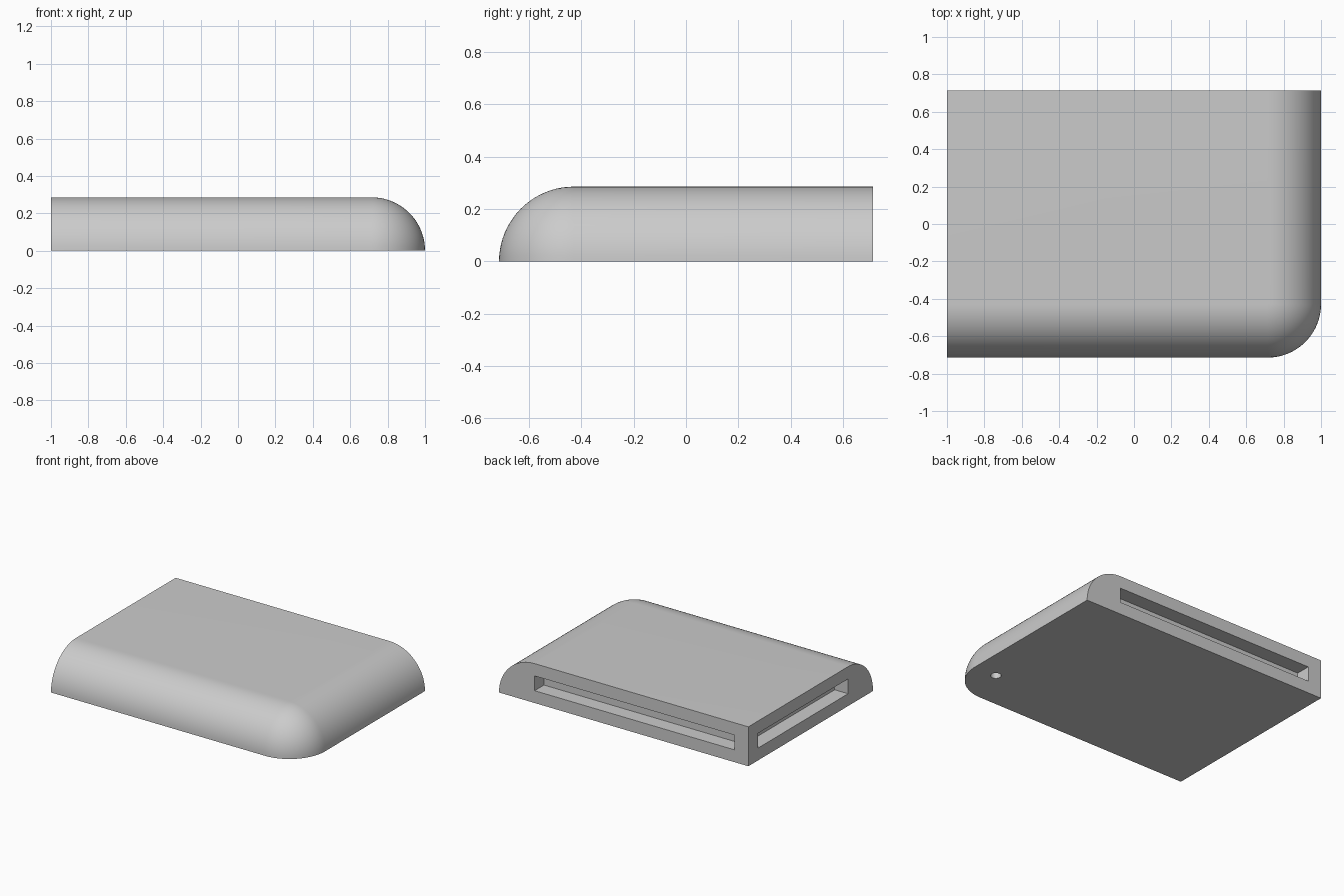
import bpy
import bmesh
import math
from mathutils import Vector

cube = bpy.data.objects.get("Cube")
if cube:
    bpy.data.objects.remove(cube, do_unlink=True)

U = 1 / 7                      # base module
HX, HY, R = 7 * U, 5 * U, 2 * U  # half length, half depth, height and edge radius
SEG = 20

grey = bpy.data.materials.new("plain grey")
grey.use_nodes = True
grey.diffuse_color = (0.6, 0.6, 0.6, 1)
grey.node_tree.nodes["Principled BSDF"].inputs["Base Color"].default_value = (0.6, 0.6, 0.6, 1)


def make_object(name, bm):
    bmesh.ops.recalc_face_normals(bm, faces=bm.faces)
    mesh = bpy.data.meshes.new(name)
    bm.to_mesh(mesh)
    bm.free()
    mesh.materials.append(grey)
    obj = bpy.data.objects.new(name, mesh)
    bpy.context.collection.objects.link(obj)
    return obj


def box(name, low, high):
    bm = bmesh.new()
    bmesh.ops.create_cube(bm, size=1)
    low, high = Vector(low), Vector(high)
    bmesh.ops.scale(bm, vec=high - low, verts=bm.verts)
    bmesh.ops.translate(bm, vec=(low + high) / 2, verts=bm.verts)
    return make_object(name, bm)


# Corner block: two rounded sides meeting in a spherical corner
bm = bmesh.new()
cx, cy = HX - R, R - HY
rings = []
for i in range(SEG + 1):
    t = math.pi / 2 * i / SEG
    r, z = R * math.cos(t), R * math.sin(t)
    outline = [(-HX, cy - r)]
    for j in range(SEG + 1):
        a = math.pi / 2 * (j / SEG - 1)
        outline.append((cx + r * math.cos(a), cy + r * math.sin(a)))
    outline.append((cx + r, HY))
    rings.append([bm.verts.new((x, y, z)) for x, y in outline])
for low, high in zip(rings, rings[1:]):
    for k in range(len(low) - 1):
        bm.faces.new((low[k], low[k + 1], high[k + 1], high[k]))
base = bm.verts.new((-HX, HY, 0))
peak = bm.verts.new((-HX, HY, R))
top = rings[-1]
bm.faces.new(rings[0] + [base])
bm.faces.new([top[0], top[1], top[-1], peak])
bm.faces.new([ring[0] for ring in rings] + [peak, base])
bm.faces.new([ring[-1] for ring in rings] + [peak, base])
bmesh.ops.remove_doubles(bm, verts=bm.verts, dist=1e-5)
body = make_object("corner_block", bm)

# Cutters: slots in the two flat sides and a round hole underneath
D = 0.75 * U                   # slot depth and height
z0, z1 = U - D / 2, U + D / 2
cutters = [
    box("back_slot_cutter", (-HX + D + 0.002, HY - D, z0), (cx, HY + 0.1, z1)),
    box("side_slot_cutter", (-HX - 0.1, cy, z0), (-HX + D, HY - D - 0.002, z1)),
]
bm = bmesh.new()
bmesh.ops.create_cone(bm, cap_ends=True, segments=32, radius1=0.035, radius2=0.035, depth=0.22)
bmesh.ops.translate(bm, vec=(cx + D, cy, 0), verts=bm.verts)
cutters.append(make_object("hole_cutter", bm))

bpy.context.view_layer.objects.active = body
for cutter in cutters:
    cutter.hide_render = True
    mod = body.modifiers.new(cutter.name, "BOOLEAN")
    mod.operation = "DIFFERENCE"
    mod.solver = "EXACT"
    mod.object = cutter
    bpy.ops.object.modifier_apply(modifier=mod.name)
for cutter in cutters:
    bpy.data.objects.remove(cutter, do_unlink=True)

# Smooth rounded surfaces with crisp edges
bpy.ops.object.select_all(action="DESELECT")
body.select_set(True)
bpy.context.view_layer.objects.active = body
bpy.ops.object.shade_smooth_by_angle(angle=math.radians(30))
